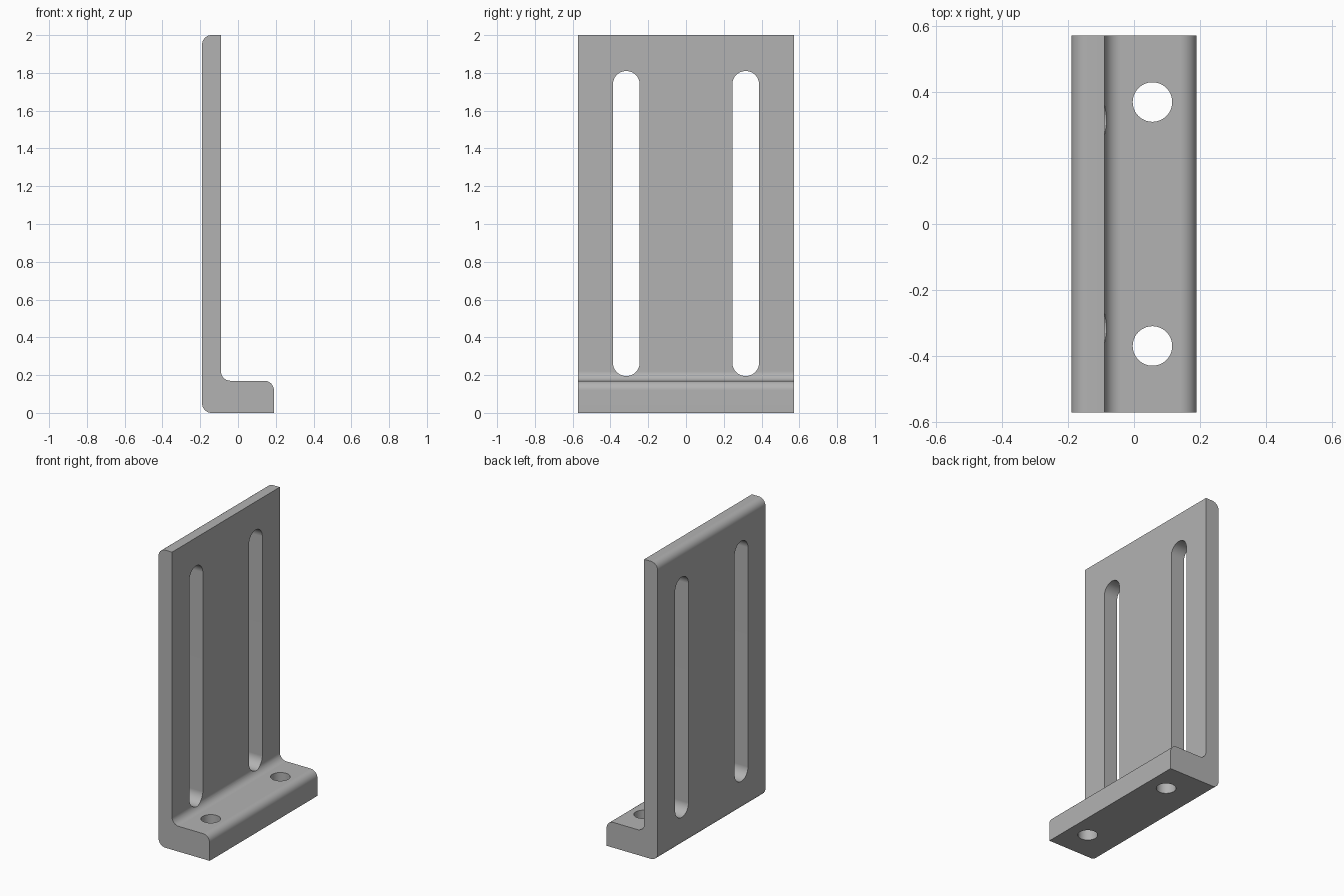
import bpy, bmesh
from math import sin, cos, pi, radians

cube = bpy.data.objects.get("Cube")
if cube:
    bpy.data.objects.remove(cube, do_unlink=True)

# Dimensions
HALF_X, HALF_Y, HEIGHT = 0.19, 0.572, 2.0
WALL_X, BASE_Z, ROUND = -0.09, 0.17, 0.05
SLOT_Y, SLOT_R, SLOT_LOW, SLOT_HIGH = 0.316, 0.071, 0.195, 1.81
HOLE_X, HOLE_Y, HOLE_R = 0.056, 0.37, 0.06

grey = bpy.data.materials.new("plain_grey")
grey.use_nodes = True
COLOUR = (0.45, 0.45, 0.45, 1)
grey.diffuse_color = COLOUR
grey.node_tree.nodes["Principled BSDF"].inputs["Base Color"].default_value = COLOUR


def arc(a, b, radius, start, sweep, steps=12):
    """Points of an arc around (a, b), angles in degrees."""
    angles = [radians(start + sweep * i / steps) for i in range(steps + 1)]
    return [(a + radius * cos(t), b + radius * sin(t)) for t in angles]


def prism(name, points, offset):
    """Extrude a closed 3D outline along an offset vector."""
    bm = bmesh.new()
    face = bm.faces.new([bm.verts.new(p) for p in points])
    extruded = bmesh.ops.extrude_face_region(bm, geom=[face])["geom"]
    moved = [v for v in extruded if isinstance(v, bmesh.types.BMVert)]
    bmesh.ops.translate(bm, verts=moved, vec=offset)
    bmesh.ops.recalc_face_normals(bm, faces=bm.faces)
    mesh = bpy.data.meshes.new(name)
    bm.to_mesh(mesh)
    bm.free()
    mesh.materials.append(grey)
    obj = bpy.data.objects.new(name, mesh)
    bpy.context.collection.objects.link(obj)
    return obj


# L-shaped bracket body with rounded corners and an inner fillet
outline = (
    arc(-HALF_X + ROUND, ROUND, ROUND, 270, -90)
    + arc(-HALF_X + ROUND, HEIGHT - ROUND, ROUND, 180, -90)
    + [(WALL_X, HEIGHT)]
    + arc(WALL_X + ROUND, BASE_Z + ROUND, ROUND, 180, 90)
    + arc(HALF_X - ROUND, BASE_Z - ROUND, ROUND, 90, -90)
    + [(HALF_X, 0)]
)
bracket = prism("angle_bracket", [(x, -HALF_Y, z) for x, z in outline], (0, 2 * HALF_Y, 0))

# Long wall slots and round base holes, one pair of each
slot = (arc(0, SLOT_HIGH - SLOT_R, SLOT_R, 0, 180, 24)
        + arc(0, SLOT_LOW + SLOT_R, SLOT_R, 180, 180, 24))
hole = arc(HOLE_X, 0, HOLE_R, 0, 360, 48)[:-1]
cutters = []
for side in (-1, 1):
    cutters.append(prism("slot_cutter", [(-0.3, side * SLOT_Y + y, z) for y, z in slot], (0.6, 0, 0)))
    cutters.append(prism("hole_cutter", [(x, side * HOLE_Y + y, -0.1) for x, y in hole], (0, 0, 0.4)))

bpy.ops.object.select_all(action='DESELECT')
bracket.select_set(True)
bpy.context.view_layer.objects.active = bracket
for cutter in cutters:
    cutter.hide_render = True
    cut = bracket.modifiers.new("cut", 'BOOLEAN')
    cut.operation, cut.solver, cut.object = 'DIFFERENCE', 'EXACT', cutter
    bpy.ops.object.modifier_apply(modifier=cut.name)
    bpy.data.objects.remove(cutter, do_unlink=True)

# Smooth rounds with crisp edges and flat broad faces
bpy.ops.object.shade_smooth_by_angle(angle=radians(30))
weighted = bracket.modifiers.new("flat_broad_faces", 'WEIGHTED_NORMAL')
weighted.keep_sharp = True
